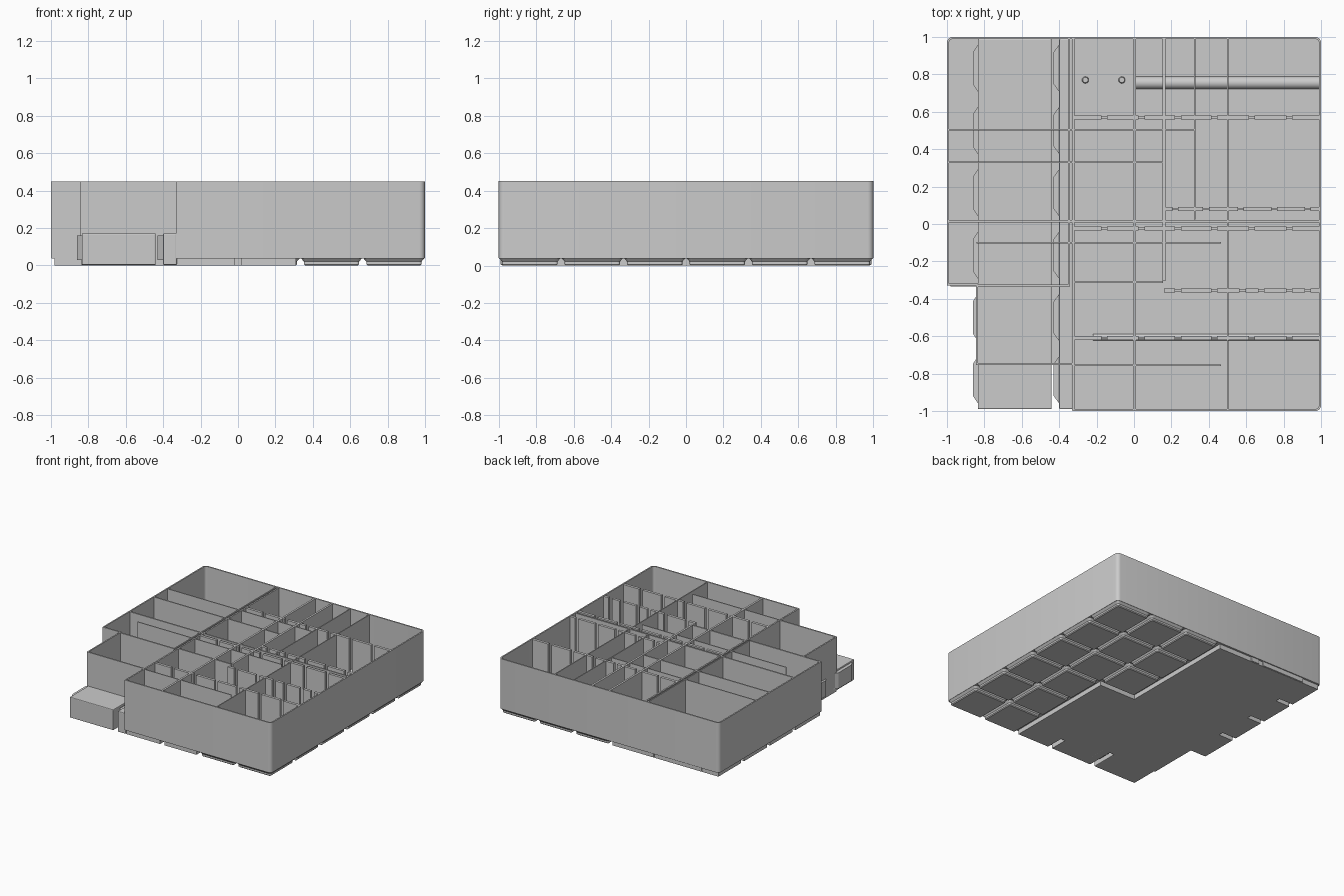
import bpy, bmesh, math
from mathutils import Vector

if "Cube" in bpy.data.objects:
    bpy.data.objects.remove(bpy.data.objects["Cube"])

H, FLOOR, BASE = 0.45, 0.058, 0.04
grey = bpy.data.materials.new("plain grey")
grey.diffuse_color = (0.6, 0.6, 0.6, 1)
grey.use_nodes = True
grey.node_tree.nodes["Principled BSDF"].inputs["Base Color"].default_value = grey.diffuse_color


def finish(name, bm, smooth=False):
    bmesh.ops.recalc_face_normals(bm, faces=bm.faces)
    me = bpy.data.meshes.new(name)
    bm.to_mesh(me)
    bm.free()
    ob = bpy.data.objects.new(name, me)
    bpy.context.collection.objects.link(ob)
    me.materials.append(grey)
    if smooth:
        bpy.ops.object.select_all(action='DESELECT')
        ob.select_set(True)
        bpy.context.view_layer.objects.active = ob
        bpy.ops.object.shade_smooth_by_angle()
    return ob


def add_box(bm, x0, x1, y0, y1, z0, z1):
    r = bmesh.ops.create_cube(bm, size=1)
    for v in r['verts']:
        v.co = ((x0 + x1) / 2 + v.co.x * (x1 - x0), (y0 + y1) / 2 + v.co.y * (y1 - y0),
                (z0 + z1) / 2 + v.co.z * (z1 - z0))


def add_loft(bm, loops, caps=True):
    """Skin a list of (points, z) outlines with equal point counts."""
    rows = [[bm.verts.new((p[0], p[1], z)) for p in pts] for pts, z in loops]
    n = len(rows[0])
    for a, b in zip(rows, rows[1:]):
        for i in range(n):
            bm.faces.new((a[i], a[(i + 1) % n], b[(i + 1) % n], b[i]))
    if caps:
        bm.faces.new(rows[0])
        bm.faces.new(rows[-1])
    return rows


def rounded(cx, cy, hx, hy, r, seg=4):
    pts = []
    for k, (sx, sy) in enumerate(((1, 1), (-1, 1), (-1, -1), (1, -1))):
        for s in range(seg + 1):
            a = math.pi / 2 * (k + s / seg)
            pts.append((cx + sx * (hx - r) + r * math.cos(a), cy + sy * (hy - r) + r * math.sin(a)))
    return pts


def inset(pts, t):
    """Mitred inward offset of a counter-clockwise outline."""
    out, n = [], len(pts)
    for i in range(n):
        p = Vector(pts[i])
        d1 = (p - Vector(pts[i - 1])).normalized()
        d2 = (Vector(pts[(i + 1) % n]) - p).normalized()
        n1, n2 = Vector((-d1.y, d1.x)), Vector((-d2.y, d2.x))
        out.append(p + (n1 + n2) * (t / (1 + n1.dot(n2))))
    return out


# stepped outline of the organiser with three rounded corners
corner = rounded(0, 0, 1, 1, 0.03)
outline = corner[0:10] + [(-1, -0.33), (-0.845, -0.33), (-0.845, -0.755), (-0.33, -0.755),
                          (-0.33, -1)] + corner[15:20]

# outer shell
bm = bmesh.new()
inner = inset(outline, 0.011)
rows = add_loft(bm, [(inner, FLOOR), (inner, H), (outline, H), (outline, BASE)], caps=False)
finish("outer_shell", bm, True)

# floor slab
bm = bmesh.new()
add_loft(bm, [(inset(outline, 0.002), BASE - 0.002), (inset(outline, 0.002), FLOOR)])
finish("floor", bm)

# stepped feet under the right part
bm = bmesh.new()
for i in range(3):
    for j in range(6):
        if i == 0 and j < 3:
            continue
        cx, cy = (i + 0.5) / 3, -1 + (j + 0.5) / 3
        add_loft(bm, [(rounded(cx, cy, h, h, r), z) for h, r, z in
                      ((0.141, 0.007, 0), (0.1476, 0.013, 0.0063), (0.1476, 0.013, 0.0206),
                       (0.1647, 0.03, BASE))])
finish("feet", bm)

# flat base plate with short edge slots
W, E = 0.02, 0.982
plate = [(-W, E), (-E, E)]
for y in (0.667, 0.333, 0.0):
    plate += [(-E, y + W), (-E + 0.13, y + W), (-E + 0.13, y - W), (-E, y - W)]
plate += [(-E, -0.335), (-0.84, -0.335), (-0.84, -0.755), (-0.33, -0.755), (-0.33, -E),
          (-W, -E), (-W, -E + 0.15), (W, -E + 0.15), (W, -E), (0.31, -E)]
plate += [(0.31, -W), (-W, -W)]
bm = bmesh.new()
add_loft(bm, [(plate, 0), (plate, BASE)])
finish("base_plate", bm)

# dividers: (position, from, to, thickness)
bm = bmesh.new()
for x, a, b, t in ((-0.347, -0.33, 1, 0.01), (-0.325, -1, 1, 0.012), (0.003, -1, 1, 0.016),
                   (0.16, -0.31, 1, 0.016), (0.325, 0.02, 1, 0.008), (0.5, -1, 1, 0.008)):
    add_box(bm, x - t / 2, x + t / 2, a + 0.004, b - 0.004, BASE, H - 0.001)
finish("lengthwise_dividers", bm)

bm = bmesh.new()
for y, a, b, t in ((0.505, -1, 0.325, 0.008), (0.33, -1, 0.16, 0.01), (0.015, -1, 1, 0.012),
                   (-0.10, -0.845, 0.47, 0.008), (-0.31, -0.33, 0.16, 0.012),
                   (-0.33, -0.845, -0.34, 0.012), (-0.755, -0.33, 0.47, 0.008)):
    add_box(bm, a + 0.004, b - 0.004, y - t / 2, y + t / 2, BASE, H - 0.002)
finish("cross_dividers", bm)

# slotted dividers: panels separated by narrow open slots
bm = bmesh.new()
wide = (-0.16, 0.04, 0.235, 0.43, 0.63, 0.83)
for y, a, slots in ((0.57, -0.325, wide), (-0.025, -0.325, wide), (-0.61, -0.325, wide),
                    (0.08, 0.16, (0.22, 0.385, 0.57, 0.75, 0.93)),
                    (-0.355, 0.16, (0.235, 0.43, 0.58, 0.68, 0.83, 0.93))):
    start = a
    for s in slots + (1.01,):
        add_box(bm, start, s - 0.015, y - 0.011, y + 0.011, BASE, H - 0.003)
        start = s + 0.015
    add_box(bm, a, 0.995, y - 0.005, y + 0.005, BASE, 0.12)
finish("slotted_dividers", bm)

# raised blocks with jigsaw teeth along their left sides
for name, x0, x1, tip, y1 in (("left_block", -0.835, -0.44, -0.862, 0.99),
                              ("right_block", -0.4, -0.327, -0.43, 0.99)):
    bm = bmesh.new()
    add_box(bm, x0, x1, -0.99, y1, 0.002, 0.172)
    ob = finish(name, bm)
    bev = ob.modifiers.new("soft_edges", 'BEVEL')
    bev.width, bev.segments = 0.006, 2
    bm = bmesh.new()
    for j in range(6):
        c = -1 + (j + 0.5) / 3
        add_loft(bm, [([(x0 + 0.01, c - 0.14), (x0 + 0.01, c + 0.14), (tip, c + 0.085),
                        (tip, c - 0.085)], z) for z in (0.03, 0.16)])
    finish(name + "_teeth", bm)

# low rounded ridges on the floor, with knobs
bm = bmesh.new()
for y, r, xa in ((0.755, 0.034, 0.0), (-0.605, 0.018, -0.22)):
    arc = [(y + r * math.cos(math.pi * k / 8), FLOOR + r * math.sin(math.pi * k / 8)) for k in range(9)]
    ends = [[bm.verts.new((x, p, q)) for p, q in arc] for x in (xa, 0.99)]
    for k in range(8):
        bm.faces.new((ends[0][k], ends[0][k + 1], ends[1][k + 1], ends[1][k]))
    for e in ends:
        bm.faces.new(e)
for x in (-0.26, -0.065):
    add_loft(bm, [(rounded(x, 0.77, 0.018, 0.018, 0.017), FLOOR),
                  (rounded(x, 0.77, 0.014, 0.014, 0.013), FLOOR + 0.015)])
finish("floor_ridges", bm, True)

# oval pads on the floors
for name, x, y, z in (("rear_oval_pad", -0.58, 0.63, 0.171), ("front_oval_pad", -0.145, -0.63, FLOOR)):
    bm = bmesh.new()
    add_loft(bm, [(rounded(x, y, 0.105, 0.066, 0.064), z), (rounded(x, y, 0.105, 0.066, 0.064), z + 0.004)])
    finish(name, bm)
